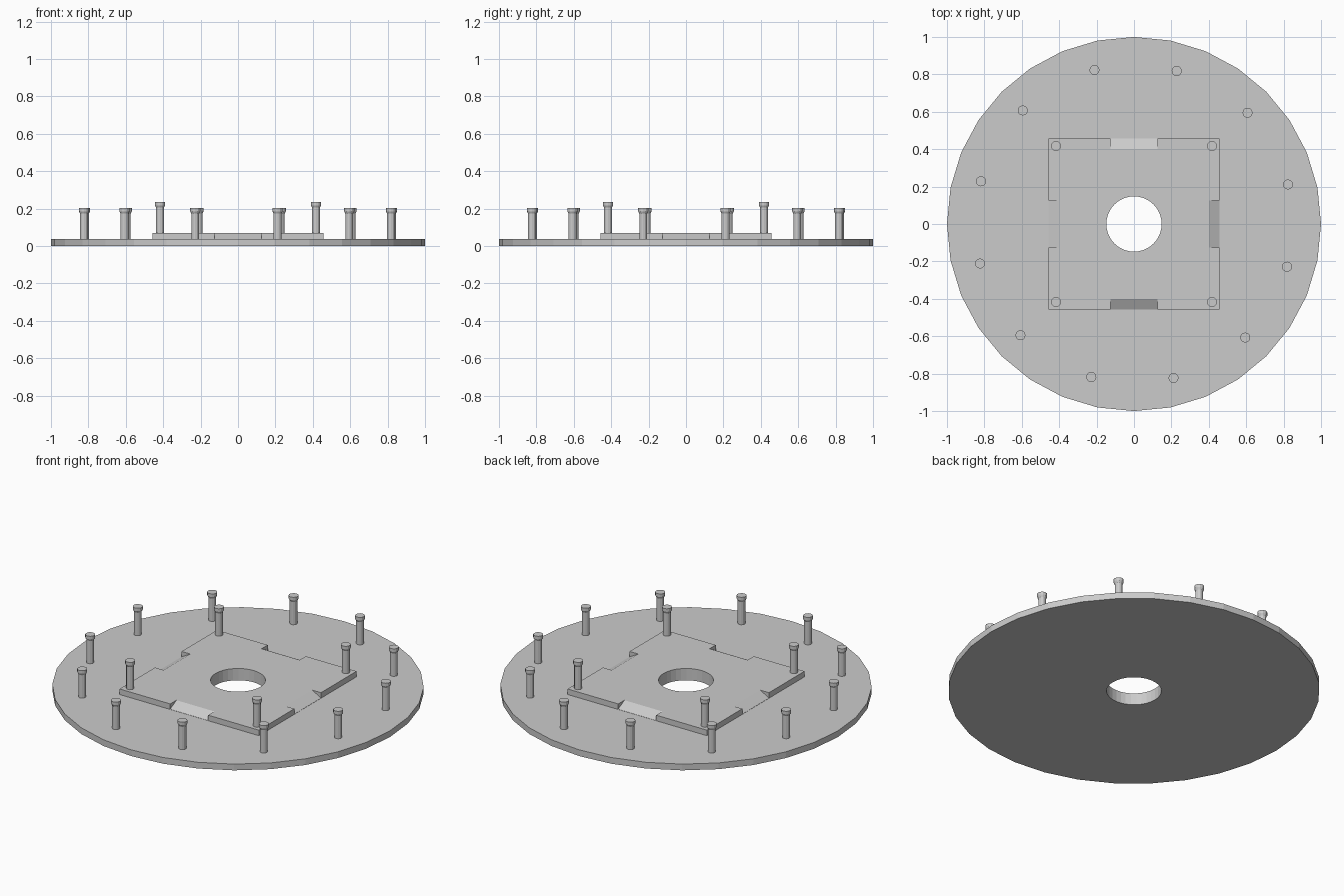
import bpy, bmesh, math
from mathutils import Matrix

if "Cube" in bpy.data.objects:
    bpy.data.objects.remove(bpy.data.objects["Cube"], do_unlink=True)

grey = bpy.data.materials.new("plain grey")
grey.use_nodes = True
grey.diffuse_color = (0.6, 0.6, 0.6, 1)
grey.node_tree.nodes["Principled BSDF"].inputs["Base Color"].default_value = (0.6, 0.6, 0.6, 1)

DISC_TOP, PLATE_TOP = 0.037, 0.07
HOLE, HALF = 0.148, 0.458


def make_object(name, bm):
    bmesh.ops.recalc_face_normals(bm, faces=bm.faces)
    mesh = bpy.data.meshes.new(name)
    bm.to_mesh(mesh)
    bm.free()
    mesh.materials.append(grey)
    obj = bpy.data.objects.new(name, mesh)
    bpy.context.collection.objects.link(obj)
    return obj


def lathe(name, profile, sides, closed=False):
    """Turn (radius, z) points about z; open profiles get flat end caps."""
    bm = bmesh.new()
    rings = [[bm.verts.new((r * math.cos(math.tau * i / sides),
                            r * math.sin(math.tau * i / sides), z))
              for i in range(sides)] for r, z in profile]
    pairs = list(zip(rings, rings[1:]))
    if closed:
        pairs.append((rings[-1], rings[0]))
    else:
        bm.faces.new(rings[0])
        bm.faces.new(rings[-1])
    for a, b in pairs:
        for i in range(sides):
            j = (i + 1) % sides
            bm.faces.new((a[i], a[j], b[j], b[i]))
    return make_object(name, bm)


def ramp_cutter(turn):
    """Triangular prism that leaves a ramp falling outwards."""
    bm = bmesh.new()
    ends = [[bm.verts.new((r, y, z)) for r, z in
             ((0.38, 0.081), (0.48, 0.026), (0.48, 0.081))]
            for y in (-0.125, 0.125)]
    for end in ends:
        bm.faces.new(end)
    for i in range(3):
        j = (i + 1) % 3
        bm.faces.new((ends[0][i], ends[0][j], ends[1][j], ends[1][i]))
    bm.transform(Matrix.Rotation(turn, 4, "Z"))
    return make_object("ramp_cutter", bm)


def cut(target, cutter):
    mod = target.modifiers.new("cut", "BOOLEAN")
    mod.operation, mod.solver, mod.object = "DIFFERENCE", "EXACT", cutter
    bpy.context.view_layer.objects.active = target
    bpy.ops.object.modifier_apply(modifier=mod.name)
    bpy.data.objects.remove(cutter, do_unlink=True)


# Round base with a centre hole
lathe("base_disc", [(HOLE, 0), (1, 0), (1, DISC_TOP), (HOLE, DISC_TOP)], 32, closed=True)

# Raised square plate with a hole and four edge ramps
bm = bmesh.new()
bmesh.ops.create_cube(bm, size=1)
bmesh.ops.scale(bm, vec=(2 * HALF, 2 * HALF, PLATE_TOP - DISC_TOP), verts=bm.verts)
bmesh.ops.translate(bm, vec=(0, 0, (PLATE_TOP + DISC_TOP) / 2), verts=bm.verts)
plate = make_object("square_plate", bm)
cut(plate, lathe("hole_cutter", [(HOLE, 0), (HOLE, 0.1)], 32))
for k in range(4):
    cut(plate, ramp_cutter(k * math.pi / 2))


# Headed pins: an outer ring of twelve and one at each plate corner
def pin(name, x, y, bottom, top):
    obj = lathe(name, [(0.021, bottom), (0.021, top - 0.03), (0.027, top - 0.018),
                       (0.027, top)], 12)
    obj.location = (x, y, 0)


for k in range(12):
    a = math.radians(14.4 + 30 * k)
    pin("outer_pin", 0.85 * math.cos(a), 0.85 * math.sin(a), DISC_TOP, 0.203)
for x in (-0.417, 0.417):
    for y in (-0.417, 0.417):
        pin("corner_pin", x, y, PLATE_TOP, 0.235)
